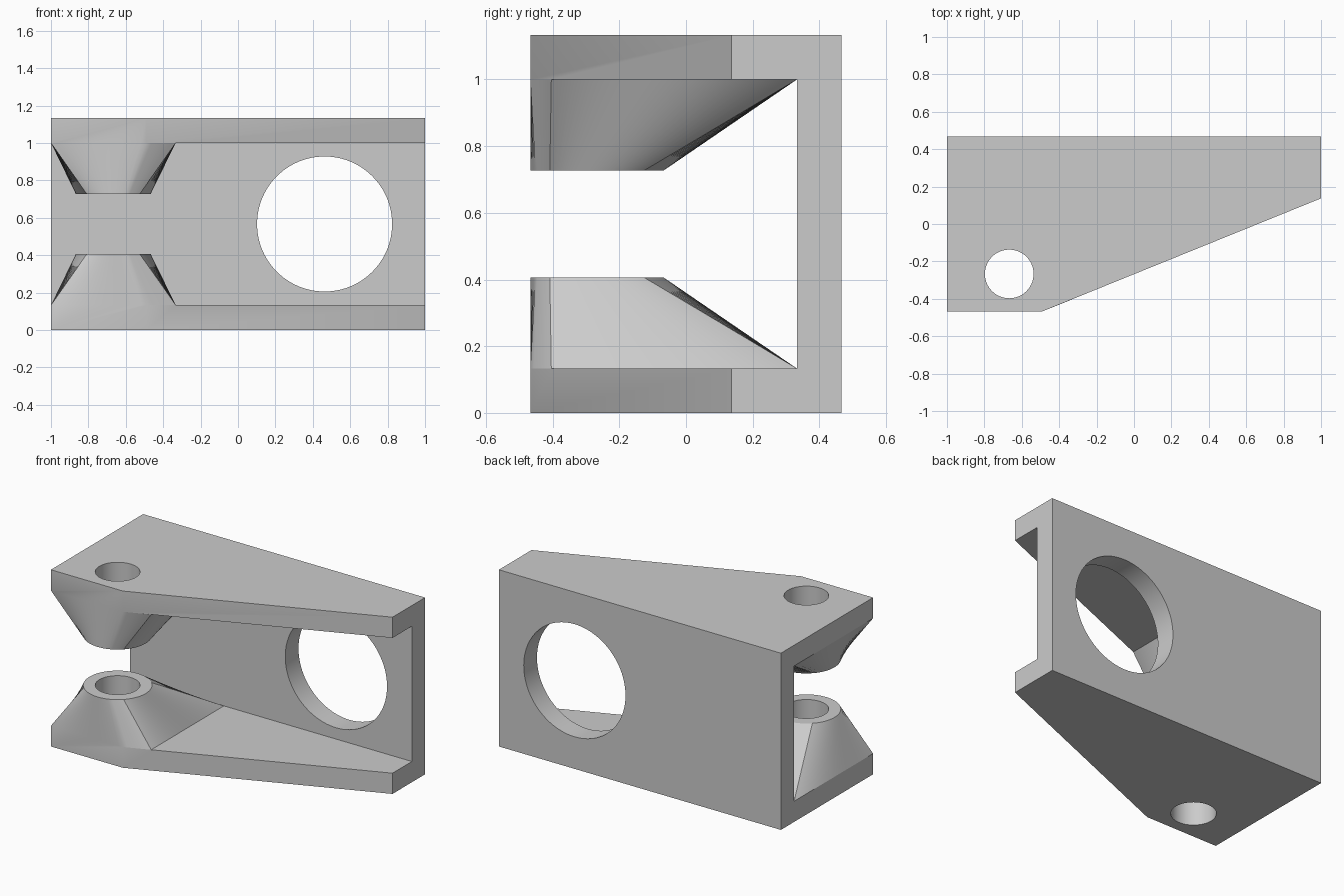
import bpy, bmesh, math
from mathutils import Vector

if "Cube" in bpy.data.objects:
    bpy.data.objects.remove(bpy.data.objects["Cube"])

H = 1.133                       # overall height
T = 0.133                       # wall thickness
HX, HY = -0.667, -0.267         # pivot hole axis
BOSS_Z, BOSS_R, HOLE_R = 0.406, 0.2, 0.13

grey = bpy.data.materials.new("light grey")
grey.diffuse_color = (0.6, 0.6, 0.6, 1)
grey.use_nodes = True
grey.node_tree.nodes["Principled BSDF"].inputs["Base Color"].default_value = grey.diffuse_color


def make(name, bm):
    bmesh.ops.recalc_face_normals(bm, faces=bm.faces)
    me = bpy.data.meshes.new(name)
    bm.to_mesh(me)
    bm.free()
    me.materials.append(grey)
    ob = bpy.data.objects.new(name, me)
    bpy.context.collection.objects.link(ob)
    return ob


def loft(name, lower, upper):
    """Closed solid between two matching rings of points."""
    bm = bmesh.new()
    a = [bm.verts.new(p) for p in lower]
    b = [bm.verts.new(p) for p in upper]
    bm.faces.new(a)
    bm.faces.new(b)
    for i in range(len(a)):
        j = (i + 1) % len(a)
        bm.faces.new((a[i], a[j], b[j], b[i]))
    return make(name, bm)


def prism(name, outline, z0, z1):
    return loft(name, [(x, y, z0) for x, y in outline], [(x, y, z1) for x, y in outline])


def circle(cx, cy, r, n=72):
    return [(cx + r * math.cos(2 * math.pi * i / n), cy + r * math.sin(2 * math.pi * i / n))
            for i in range(n)]


def apply(target, tool, operation):
    mod = target.modifiers.new(tool.name, 'BOOLEAN')
    mod.operation, mod.solver, mod.object = operation, 'EXACT', tool
    bpy.context.view_layer.objects.active = target
    bpy.ops.object.modifier_apply(modifier=mod.name)
    bpy.data.objects.remove(tool)


# Channel: tapered block hollowed out from the front
outline = [(-1, -0.467), (-0.49, -0.467), (1, 0.137), (1, 0.467), (-1, 0.467)]
bracket = prism("channel_bracket", outline, 0, H)
cavity = prism("cavity_cutter", [(-1.5, -1), (1.5, -1), (1.5, 0.333), (-1.5, 0.333)], T, H - T)
apply(bracket, cavity, 'DIFFERENCE')

# Bosses: each base side blends into a quarter of the round tip
sides = [  # (base polyline, start angle of its quarter arc)
    ([(-1, -0.467), (-0.49, -0.467), (-0.333, -0.404)], 225),
    ([(-0.333, -0.404), (-0.333, 0.333)], 315),
    ([(-0.333, 0.333), (-1, 0.333)], 45),
    ([(-1, 0.333), (-1, -0.467)], 135),
]
N = 24
base, tip = [], []
for line, start in sides:
    pts = [Vector(p) for p in line]
    total = sum((q - p).length for p, q in zip(pts, pts[1:]))
    done = 0
    for p, q in zip(pts, pts[1:]):
        part = (q - p).length / total
        n = round(N * part)
        for i in range(n):
            c = p.lerp(q, i / n)
            ang = math.radians(start + 90 * (done + part * i / n))
            base.append((c.x, c.y))
            tip.append((HX + BOSS_R * math.cos(ang), HY + BOSS_R * math.sin(ang)))
        done += part

for name, flip in (("lower_boss", False), ("upper_boss", True)):
    def place(ring, z):
        return [(x, y, H - z if flip else z) for x, y in ring]
    apply(bracket, loft(name, place(base, T), place(tip, BOSS_Z)), 'UNION')

# Pivot hole through both plates and bosses
apply(bracket, prism("pivot_hole_cutter", circle(HX, HY, HOLE_R), -0.5, 2), 'DIFFERENCE')

# Large round opening through the back wall
window = loft("window_cutter",
              [(x, 0.2, z) for x, z in circle(0.463, H / 2, 0.361, 96)],
              [(x, 0.8, z) for x, z in circle(0.463, H / 2, 0.361, 96)])
apply(bracket, window, 'DIFFERENCE')

bpy.ops.object.select_all(action='DESELECT')
bracket.select_set(True)
bpy.context.view_layer.objects.active = bracket
bpy.ops.object.shade_smooth_by_angle(angle=math.radians(25))
